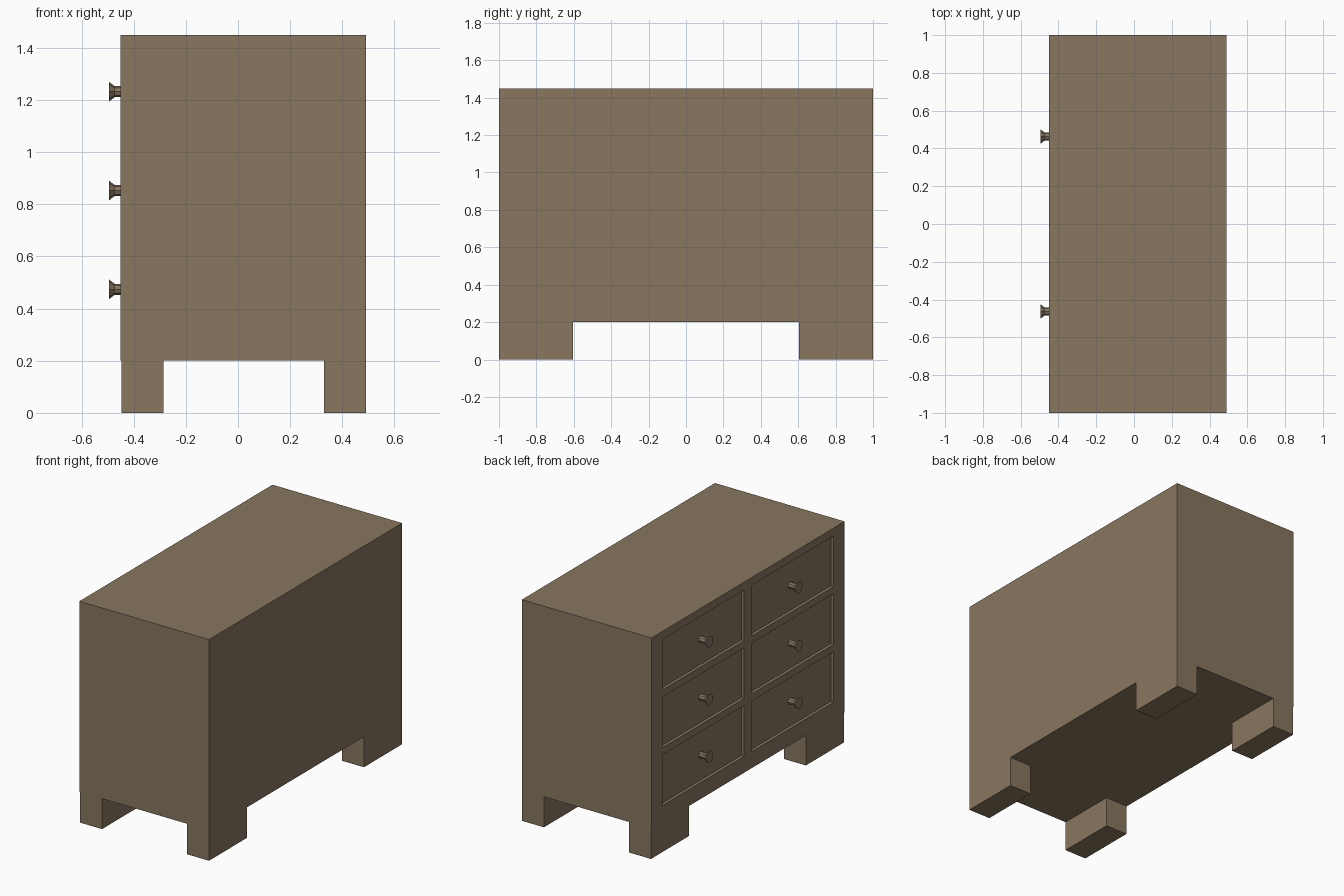
import bpy, bmesh
from mathutils import Matrix, Vector
from math import radians, pi

cube = bpy.data.objects.get("Cube")
if cube:
    bpy.data.objects.remove(cube, do_unlink=True)

# One painted-wood colour
wood = bpy.data.materials.new("taupe wood")
wood.use_nodes = True
colour = (0.246, 0.184, 0.117, 1)
wood.diffuse_color = colour
wood.node_tree.nodes["Principled BSDF"].inputs["Base Color"].default_value = colour

BACK, FACE = 0.49, -0.45
DRAWER_Y = (-0.463, 0.463)
DRAWER_Z = (0.474, 0.853, 1.232)
HALF_W, HALF_H, RECESS = 0.423, 0.166, 0.02


def make_object(name, bm):
    bmesh.ops.recalc_face_normals(bm, faces=bm.faces)
    mesh = bpy.data.meshes.new(name)
    bm.to_mesh(mesh)
    bm.free()
    mesh.materials.append(wood)
    obj = bpy.data.objects.new(name, mesh)
    bpy.context.collection.objects.link(obj)
    return obj


def box(lo, hi):
    lo, hi = Vector(lo), Vector(hi)
    bm = bmesh.new()
    size = Matrix.Diagonal((hi - lo).to_4d())
    bmesh.ops.create_cube(bm, size=1, matrix=Matrix.Translation((lo + hi) / 2) @ size)
    return bm


# Cabinet: slice the drawer side into a grid, then push the drawer fronts in
bm = box((FACE, -1, 0.2), (BACK, 1, 1.45))


def drawer_side():
    return [f for f in bm.faces if f.calc_center_median().x < FACE + 0.001]


def slice_side(co, normal):
    faces = drawer_side()
    edges = {e for f in faces for e in f.edges}
    verts = {v for f in faces for v in f.verts}
    bmesh.ops.bisect_plane(bm, geom=[*verts, *edges, *faces],
                           plane_co=co, plane_no=normal)


for side in (-1, 1):
    for y in DRAWER_Y:
        slice_side((0, y + side * HALF_W, 0), (0, 1, 0))
    for z in DRAWER_Z:
        slice_side((0, 0, z + side * HALF_H), (0, 0, 1))


def is_drawer(face):
    c = face.calc_center_median()
    return (any(abs(c.y - y) < 0.1 for y in DRAWER_Y)
            and any(abs(c.z - z) < 0.1 for z in DRAWER_Z))


fronts = [f for f in drawer_side() if is_drawer(f)]
pushed = bmesh.ops.extrude_discrete_faces(bm, faces=fronts)["faces"]
bmesh.ops.translate(bm, vec=(RECESS, 0, 0), verts=[v for f in pushed for v in f.verts])
make_object("cabinet", bm)

# Four block legs
for x0, depth in ((-0.446, "drawer_side"), (0.33, "rear")):
    for y0, end in ((-1, "near"), (0.605, "far")):
        leg = box((x0, y0, 0), (x0 + 0.16, y0 + 0.395, 0.2))
        make_object(f"leg_{depth}_{end}", leg)

# Flared octagonal knobs, one per drawer
for row, z in enumerate(DRAWER_Z, 1):
    for y, end in zip(DRAWER_Y, ("near", "far")):
        bm = bmesh.new()
        rings = []
        for x, r in ((FACE + RECESS, 0.021), (-0.473, 0.021), (-0.495, 0.038)):
            place = (Matrix.Translation((x, y, z)) @ Matrix.Rotation(pi / 2, 4, "Y"))
            made = bmesh.ops.create_circle(bm, segments=8, radius=r, matrix=place)
            rings.append(made["verts"])
        for a, b in zip(rings, rings[1:]):
            for i in range(8):
                j = (i + 1) % 8
                bm.faces.new((a[i], a[j], b[j], b[i]))
        bm.faces.new(rings[0])
        bm.faces.new(rings[-1])
        make_object(f"knob_{row}_{end}", bm)
